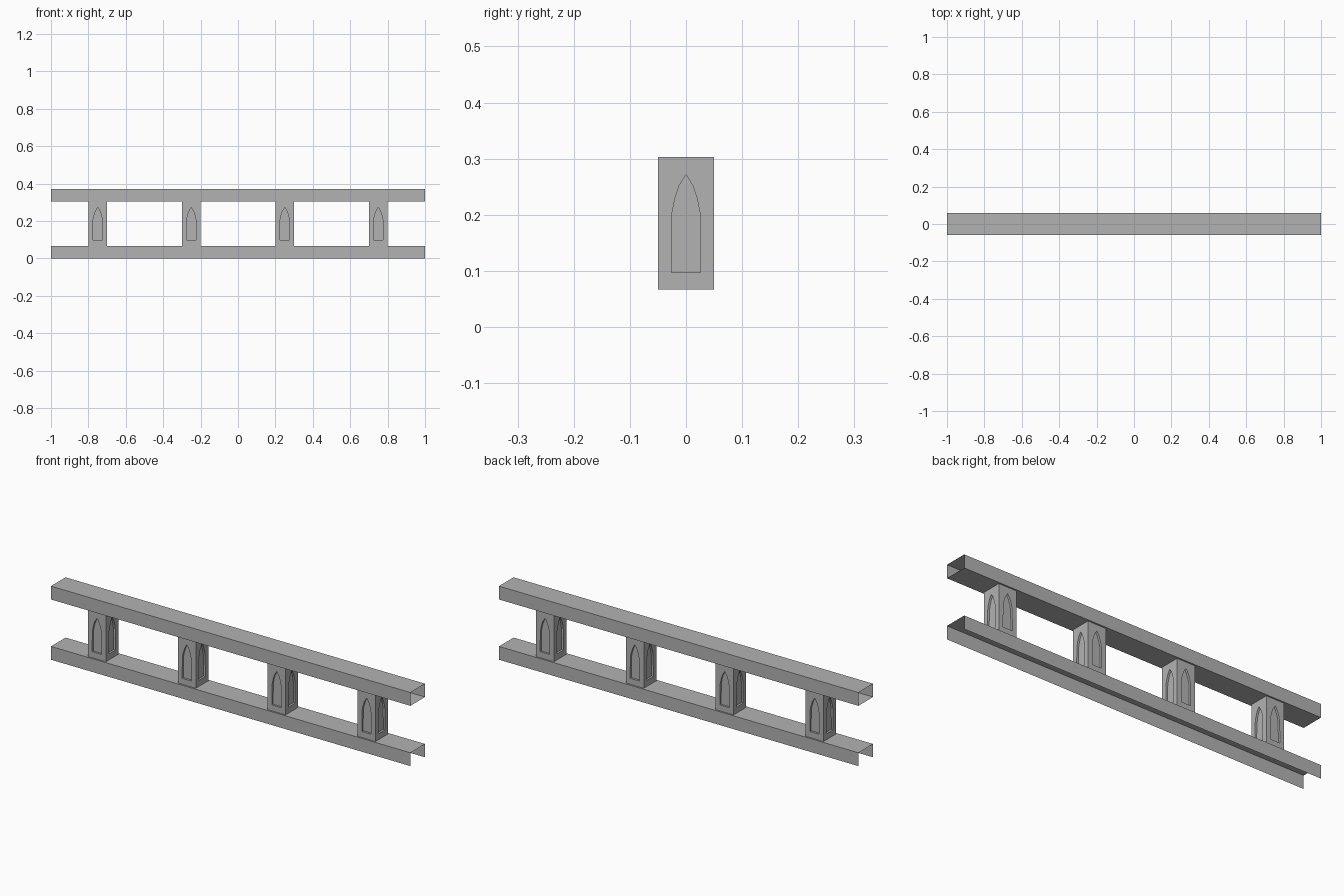
import bpy, bmesh
from math import pi
from mathutils import Matrix, Vector

cube = bpy.data.objects.get("Cube")
if cube:
    bpy.data.objects.remove(cube, do_unlink=True)

GREY = (0.45, 0.45, 0.45, 1)
stone = bpy.data.materials.new("grey stone")
stone.use_nodes = True
stone.diffuse_color = GREY
stone.node_tree.nodes["Principled BSDF"].inputs["Base Color"].default_value = GREY

HEIGHT, RAIL_H, RAIL_Y = 0.37, 0.067, 0.058
POST_W, RECESS = 0.05, 0.01


def finish(bm, name, x=0):
    bmesh.ops.remove_doubles(bm, verts=bm.verts, dist=1e-5)
    mesh = bpy.data.meshes.new(name)
    bm.to_mesh(mesh)
    bm.free()
    mesh.materials.append(stone)
    obj = bpy.data.objects.new(name, mesh)
    obj.location.x = x
    bpy.context.collection.objects.link(obj)
    return obj


def rail(name, z0, closed):
    """Hollow rail with open ends; the underside is optional."""
    bm = bmesh.new()
    bmesh.ops.create_cube(bm, size=1)
    bmesh.ops.scale(bm, verts=bm.verts, vec=(2, RAIL_Y * 2, RAIL_H))
    bmesh.ops.translate(bm, verts=bm.verts, vec=(0, 0, z0 + RAIL_H / 2))
    bm.normal_update()
    gone = [f for f in bm.faces
            if abs(f.normal.x) > 0.9 or (not closed and f.normal.z < -0.9)]
    bmesh.ops.delete(bm, geom=gone, context='FACES')
    finish(bm, name)


# Right half of the pointed niche, from base to tip, as (across, height)
ARCH = [(0.026, 0.097), (0.026, 0.155), (0.025, 0.157), (0.025, 0.202),
        (0.020, 0.228), (0.012, 0.252), (0, 0.272)]


def post(name, x):
    """Square post with a sunken pointed niche on each of its four sides."""
    bm = bmesh.new()
    low, high = RAIL_H, HEIGHT - RAIL_H
    for turn in range(4):
        rot = Matrix.Rotation(turn * pi / 2, 3, 'Z')
        for side in (1, -1):
            def face(points):
                verts = [bm.verts.new(rot @ Vector((side * a, d - POST_W, h)))
                         for a, h, d in points]
                bm.faces.new(verts if side == 1 else verts[::-1])

            arch = [(0, ARCH[0][1])] + ARCH
            # Wall around half of the niche
            frame = [(0, low), (POST_W, low), (POST_W, high), (0, high)]
            face([(a, h, 0) for a, h in frame + arch[::-1]])
            # Sunken panel
            face([(a, h, RECESS) for a, h in arch])
            # Niche edges
            for (a, h), (b, k) in zip(arch, arch[1:]):
                face([(a, h, 0), (b, k, 0), (b, k, RECESS), (a, h, RECESS)])
    finish(bm, name, x)


rail("bottom_rail", 0, closed=False)
rail("top_rail", HEIGHT - RAIL_H, closed=True)
for i in range(4):
    post(f"post_{i + 1}", -0.75 + 0.5 * i)
